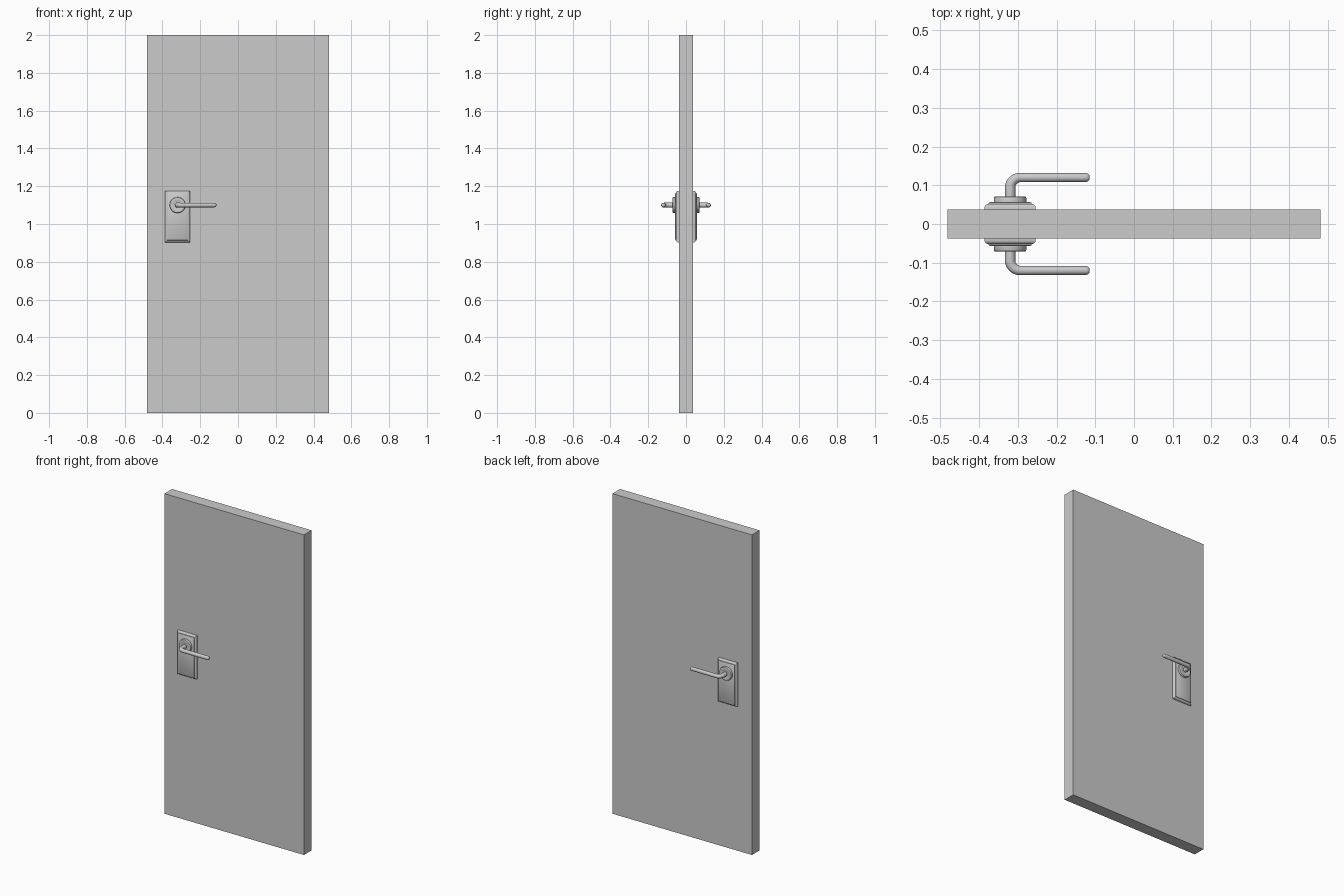
import bpy, bmesh, math
from mathutils import Vector

if "Cube" in bpy.data.objects:
    bpy.data.objects.remove(bpy.data.objects["Cube"])

HX, HZ = -0.32, 1.10   # handle axis


def loft(name, rings, smooth=True):
    """Skin a list of equal-length closed rings and cap both ends."""
    bm = bmesh.new()
    vs = [[bm.verts.new(p) for p in r] for r in rings]
    n = len(rings[0])
    for a, b in zip(vs, vs[1:]):
        for i in range(n):
            j = (i + 1) % n
            bm.faces.new((a[i], a[j], b[j], b[i]))
    bm.faces.new(vs[0])
    bm.faces.new(vs[-1])
    bmesh.ops.recalc_face_normals(bm, faces=bm.faces)
    me = bpy.data.meshes.new(name)
    bm.to_mesh(me)
    bm.free()
    ob = bpy.data.objects.new(name, me)
    bpy.context.collection.objects.link(ob)
    if smooth:
        bpy.ops.object.select_all(action='DESELECT')
        ob.select_set(True)
        bpy.context.view_layer.objects.active = ob
        bpy.ops.object.shade_smooth_by_angle(angle=math.radians(35))
    return ob


def mirror_y(ob):
    m = ob.modifiers.new("both_sides", 'MIRROR')
    m.use_axis = (False, True, False)
    m.use_clip = False
    m.use_mirror_merge = False


def rect(x0, x1, z0, z1, y, inset=0):
    x0, x1, z0, z1 = x0 + inset, x1 - inset, z0 + inset, z1 - inset
    return [(x0, y, z0), (x1, y, z0), (x1, y, z1), (x0, y, z1)]


def circle(center, direction, r, n=32):
    """Ring around a direction lying in the xy plane."""
    d = Vector(direction).normalized()
    up = Vector((0, 0, 1))
    side = d.cross(up)
    return [Vector(center) + r * (math.cos(t) * side + math.sin(t) * up)
            for t in (2 * math.pi * i / n for i in range(n))]


# door slab
loft("door_panel", [rect(-0.482, 0.482, 0, 2, y) for y in (-0.0375, 0.0375)], False)

# back plate with rounded, stepped moulding
plate_profile = [(0, 0.0365), (0, 0.043), (0.001, 0.0465), (0.004, 0.0495),
                 (0.008, 0.0515), (0.010, 0.052), (0.011, 0.055), (0.014, 0.057)]
mirror_y(loft("handle_plate", [rect(-0.386, -0.254, 0.903, 1.175, -y, i)
                               for i, y in plate_profile]))

# round rose with raised collar
rose_profile = [(0.042, 0.055), (0.042, 0.067), (0.0405, 0.070), (0.037, 0.0715),
                (0.026, 0.0715), (0.024, 0.0705), (0.016, 0.0705)]
mirror_y(loft("handle_rose", [circle((HX, -y, HZ), (0, -1, 0), r)
                              for r, y in rose_profile]))

# bent lever with rounded tip
LY, BEND, TIP = 0.120, 0.026, -0.115
rings = [circle((HX, -0.069, HZ), (0, -1, 0), 0.0135, 20)]
for k in range(9):
    a = math.pi / 2 * k / 8
    pos = (HX + BEND * (1 - math.cos(a)), -(LY - BEND + BEND * math.sin(a)), HZ)
    rings.append(circle(pos, (math.sin(a), -math.cos(a), 0), 0.0135 - 0.0015 * k / 8, 20))
for back, r in ((0.010, 0.0115), (0.005, 0.0105), (0.0015, 0.008), (0, 0.005)):
    rings.append(circle((TIP - back, -LY, HZ), (1, 0, 0), r, 20))
mirror_y(loft("lever_handle", rings))
